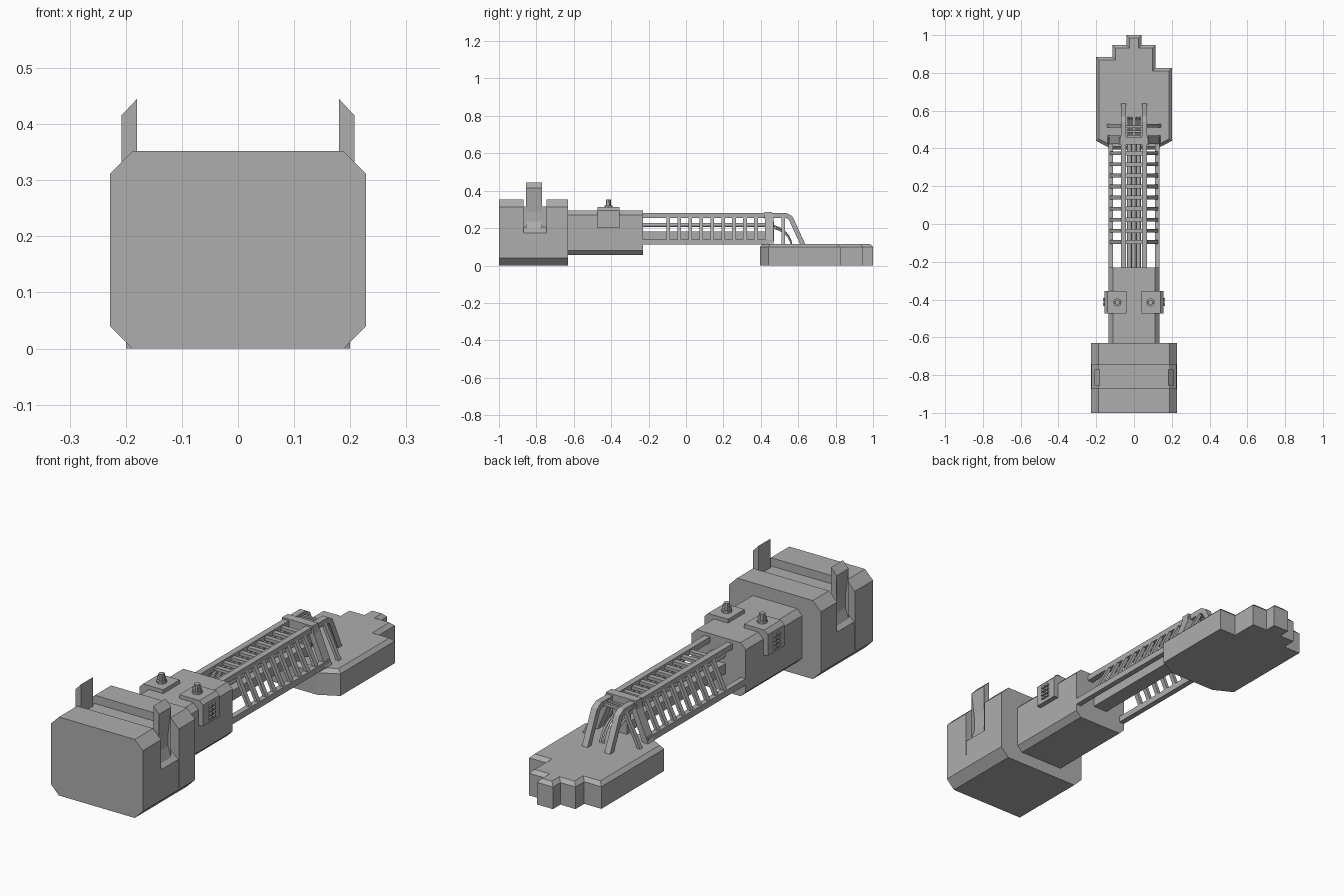
import bpy, bmesh, math
from mathutils import Vector

if "Cube" in bpy.data.objects:
    bpy.data.objects.remove(bpy.data.objects["Cube"], do_unlink=True)

mat = bpy.data.materials.new("plain grey")
mat.use_nodes = True
GREY = (0.42, 0.42, 0.42, 1)
mat.diffuse_color = GREY
mat.node_tree.nodes["Principled BSDF"].inputs["Base Color"].default_value = GREY


def finish(name, bm):
    bmesh.ops.recalc_face_normals(bm, faces=bm.faces)
    mesh = bpy.data.meshes.new(name)
    bm.to_mesh(mesh)
    bm.free()
    mesh.materials.append(mat)
    obj = bpy.data.objects.new(name, mesh)
    bpy.context.collection.objects.link(obj)
    return obj


def prism_bm(pts, axis, a, b):
    """Extrude a 2D outline along an axis from a to b; returns mesh and end face."""
    place = {"x": lambda p, t: (t, p[0], p[1]),
             "y": lambda p, t: (p[0], t, p[1]),
             "z": lambda p, t: (p[0], p[1], t)}[axis]
    bm = bmesh.new()
    lo = [bm.verts.new(place(p, a)) for p in pts]
    hi = [bm.verts.new(place(p, b)) for p in pts]
    n = len(pts)
    bm.faces.new(lo)
    end = bm.faces.new(hi)
    for i in range(n):
        j = (i + 1) % n
        bm.faces.new((lo[i], lo[j], hi[j], hi[i]))
    return bm, end


def prism(name, pts, axis, a, b):
    return finish(name, prism_bm(pts, axis, a, b)[0])


def box(name, x, y, z):
    return prism(name, [(x[0], z[0]), (x[1], z[0]), (x[1], z[1]), (x[0], z[1])], "y", *y)


def mirrored(half):
    """Close a right-hand outline, listed bottom to top, across x = 0."""
    return half + [(-x, z) for x, z in reversed(half)]


def octagon(w, z0, z1, c):
    return mirrored([(w - c, z0), (w, z0 + c), (w, z1 - c), (w - c, z1)])


def strut(name, p, q, wide, deep, side=(0, 1, 0)):
    """Rectangular bar between two points; 'wide' is measured along side."""
    p, q, u = Vector(p), Vector(q), Vector(side)
    v = (q - p).normalized().cross(u).normalized()
    bm = bmesh.new()
    rings = [[bm.verts.new(c + u * wide / 2 * i + v * deep / 2 * j)
              for i, j in ((-1, -1), (1, -1), (1, 1), (-1, 1))] for c in (p, q)]
    for r in rings:
        bm.faces.new(r)
    for i in range(4):
        j = (i + 1) % 4
        bm.faces.new((rings[0][i], rings[0][j], rings[1][j], rings[1][i]))
    return finish(name, bm)


def tube(name, pts, radius):
    curve = bpy.data.curves.new(name, "CURVE")
    curve.dimensions = "3D"
    curve.bevel_depth = radius
    curve.bevel_resolution = 1
    curve.use_fill_caps = True
    sp = curve.splines.new("POLY")
    sp.points.add(len(pts) - 1)
    for point, co in zip(sp.points, pts):
        point.co = (*co, 1)
    curve.materials.append(mat)
    obj = bpy.data.objects.new(name, curve)
    bpy.context.collection.objects.link(obj)


# Rear block: two full sections around a grooved waist
full = octagon(0.228, 0, 0.352, 0.04)
prism("block_front", full, "y", -1, -0.87)
prism("block_back", full, "y", -0.745, -0.63)
waist = mirrored([(0.188, 0), (0.228, 0.04), (0.225, 0.175), (0.19, 0.205), (0.19, 0.315)])
prism("block_waist", waist, "y", -0.87, -0.745)

# Middle block
prism("middle_block", octagon(0.135, 0.055, 0.295, 0.025), "y", -0.63, -0.23)

for s, tag in ((1, "left"), (-1, "right")):
    # Upright fin with slanted tip and a recessed square socket
    fin = [(s * 0.18, 0.19), (s * 0.208, 0.19), (s * 0.208, 0.415), (s * 0.18, 0.445)]
    bm, _ = prism_bm(fin, "y", -0.855, -0.77)
    outer = max(bm.faces, key=lambda f: s * f.calc_center_median().x)
    bmesh.ops.inset_individual(bm, faces=[outer], thickness=0.016)
    for v in outer.verts:
        v.co.z = 0.235 if v.co.z < 0.3 else 0.29
        v.co.x -= s * 0.016
    finish("fin_" + tag, bm)

    # Saddle plate wrapped over the shoulder of the middle block
    saddle = [(0.04, 0.29), (0.04, 0.312), (0.14, 0.312), (0.157, 0.295),
              (0.157, 0.2), (0.13, 0.2), (0.13, 0.27), (0.11, 0.29)]
    prism("saddle_" + tag, [(s * x, z) for x, z in saddle], "y", -0.473, -0.355)
    for y in (-0.425, -0.4):
        for i in range(4):
            z = 0.215 + i * 0.018
            xs = sorted((s * 0.155, s * 0.165))
            box("saddle_tooth_" + tag, xs, (y - 0.009, y + 0.009), (z, z + 0.01))

    # Knob on the saddle
    for name, r, z0, z1 in (("knob_base", 0.022, 0.31, 0.322), ("knob_cap", 0.013, 0.322, 0.352)):
        ring = [(s * 0.088 + r * math.cos(a * math.pi / 4),
                 -0.415 + r * math.sin(a * math.pi / 4)) for a in range(8)]
        prism(name + "_" + tag, ring, "z", z0, z1)
    box("knob_grip_" + tag, (s * 0.088 - 0.018, s * 0.088 + 0.018),
        (-0.421, -0.409), (0.322, 0.338))

    # Top rail bending down to the foot
    rail = [(-0.235, 0.28), (0.54, 0.28), (0.57, 0.262), (0.64, 0.11),
            (0.612, 0.11), (0.55, 0.245), (0.535, 0.255), (-0.235, 0.255)]
    xs = sorted((s * 0.042, s * 0.07))
    prism("top_rail_" + tag, rail, "x", *xs)

    # Lower rail and slanted side rungs
    xs = sorted((s * 0.11, s * 0.135))
    box("lower_rail_" + tag, xs, (-0.235, 0.46), (0.112, 0.14))
    for i in range(10):
        y = -0.095 + i * 0.0587
        strut("side_rung_" + tag, (s * 0.125, y, 0.13), (s * 0.06, y, 0.265), 0.02, 0.014)
    strut("end_frame_" + tag, (s * 0.128, 0.445, 0.108), (s * 0.06, 0.445, 0.27), 0.045, 0.026)
    strut("rear_strut_" + tag, (s * 0.138, 0.52, 0.108), (s * 0.06, 0.52, 0.265), 0.018, 0.014)

    # Hoses dropping from the truss into the foot
    for x, drop in ((0.014, 0), (0.03, 0.012)):
        path = [(s * x, 0.44 + 0.125 * math.sin(t * math.pi / 12),
                 0.1 + (0.115 - drop) * math.cos(t * math.pi / 12)) for t in range(7)]
        tube("hose_" + tag, path, 0.005)

# Collar joining the rails at the end of the truss
prism("collar", mirrored([(0.072, 0.25), (0.082, 0.25), (0.075, 0.287)]), "y", 0.42, 0.46)

# Ladder rungs between the top rails
for i in range(10):
    y = -0.095 + i * 0.0587
    box("top_rung", (-0.045, 0.045), (y - 0.011, y + 0.011), (0.258, 0.272))
for y in (0.49, 0.515):
    box("top_rung_end", (-0.045, 0.045), (y - 0.006, y + 0.006), (0.258, 0.272))

# Core beam with conduits above it
box("core_beam", (-0.036, 0.036), (-0.235, 0.46), (0.137, 0.182))
for x in (-0.024, 0, 0.024):
    tube("conduit", [(x, -0.235, 0.217), (x, 0.455, 0.217)], 0.012)
box("core_end", (-0.036, 0.036), (0.44, 0.47), (0.13, 0.235))

# Stepped foot with chamfered top
outline = [(-0.115, 0.395), (0.115, 0.395), (0.2, 0.44), (0.2, 0.825), (0.115, 0.825),
           (0.115, 0.947), (0.04, 0.947), (0.04, 1), (-0.04, 1), (-0.04, 0.947),
           (-0.115, 0.947), (-0.115, 0.885), (-0.2, 0.885), (-0.2, 0.44)]
bm, top = prism_bm(outline, "z", 0, 0.115)
bmesh.ops.recalc_face_normals(bm, faces=bm.faces)
bmesh.ops.bevel(bm, geom=list(top.edges), offset=0.016, segments=1, affect="EDGES")
finish("foot", bm)
